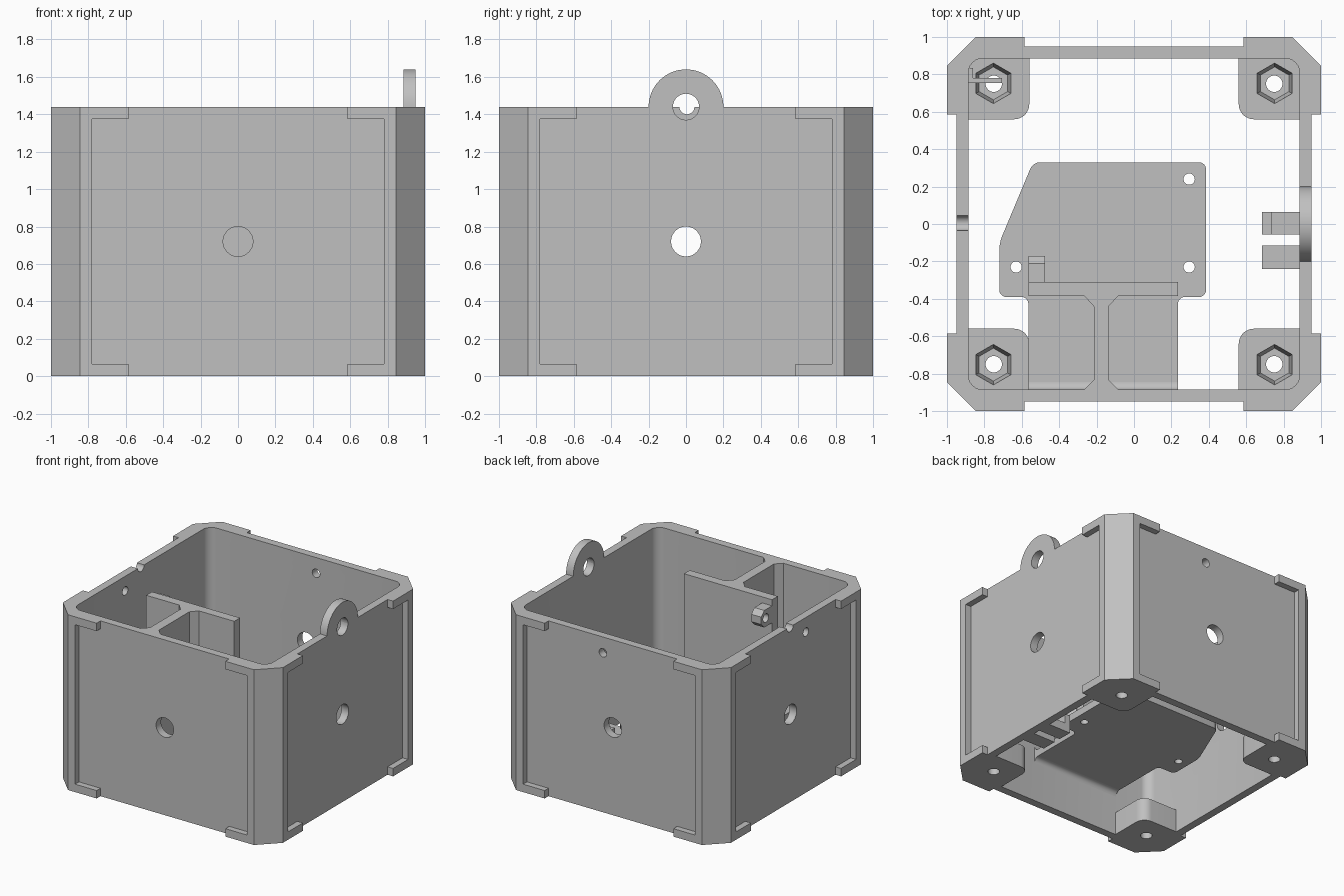
import bpy, bmesh, math
from math import cos, sin, pi
from mathutils import Matrix, Vector

default = bpy.data.objects.get("Cube")
if default:
    bpy.data.objects.remove(default, do_unlink=True)

grey = bpy.data.materials.new("light_grey")
grey.use_nodes = True
GREY = (0.53, 0.53, 0.53, 1)
grey.diffuse_color = GREY
grey.node_tree.nodes["Principled BSDF"].inputs["Base Color"].default_value = GREY

H = 1.44        # wall height
INNER = 0.885   # inside of walls
PANEL = 0.95    # recessed panel face

# Prism directions: extrude along z, y or x
ALONG = {
    "z": lambda a, b, t: (a, b, t),
    "y": lambda a, b, t: (a, t, b),
    "x": lambda a, b, t: (t, a, b),
}


def prism(name, pts, lo, hi, axis="z", turn=0, shrink=1.0):
    """Extruded outline; shrink scales the low end about the outline centre."""
    mid = sum((Vector(p) for p in pts), Vector((0, 0))) / len(pts)
    low = [mid + (Vector(p) - mid) * shrink for p in pts]
    bm = bmesh.new()
    put = ALONG[axis]
    a = [bm.verts.new(put(p[0], p[1], lo)) for p in low]
    b = [bm.verts.new(put(p[0], p[1], hi)) for p in pts]
    bm.faces.new(a)
    bm.faces.new(b)
    n = len(pts)
    for i in range(n):
        j = (i + 1) % n
        bm.faces.new((a[i], a[j], b[j], b[i]))
    bmesh.ops.recalc_face_normals(bm, faces=bm.faces)
    bmesh.ops.transform(bm, matrix=Matrix.Rotation(turn, 4, "Z"), verts=bm.verts)
    mesh = bpy.data.meshes.new(name)
    bm.to_mesh(mesh)
    bm.free()
    mesh.materials.append(grey)
    ob = bpy.data.objects.new(name, mesh)
    bpy.context.collection.objects.link(ob)
    return ob


def rect(x0, y0, x1, y1):
    return [(x0, y0), (x1, y0), (x1, y1), (x0, y1)]


def arc(x, y, r, a0, a1, n):
    return [(x + r * cos(a0 + (a1 - a0) * i / n), y + r * sin(a0 + (a1 - a0) * i / n))
            for i in range(n + 1)]


def circle(x, y, r, n=32, start=0.0):
    return arc(x, y, r, start, start + 2 * pi, n)[:-1]


def rounded(pts, r, n=6):
    out = []
    for i, p in enumerate(pts):
        p = Vector(p)
        a = p + (Vector(pts[i - 1]) - p).normalized() * r
        b = p + (Vector(pts[(i + 1) % len(pts)]) - p).normalized() * r
        for k in range(n + 1):
            t = k / n
            w = 1.17 * t * (1 - t)     # blend weight close to a circular arc
            s = (1 - t) ** 2 + t ** 2 + w
            out.append(tuple((a * (1 - t) ** 2 + p * w + b * t ** 2) / s))
    return out


def activate(ob):
    bpy.ops.object.select_all(action="DESELECT")
    ob.select_set(True)
    bpy.context.view_layer.objects.active = ob


def cut(ob, cutters):
    activate(ob)
    for c in cutters:
        m = ob.modifiers.new("cut", "BOOLEAN")
        m.operation = "DIFFERENCE"
        m.solver = "EXACT"
        m.object = c
        bpy.ops.object.modifier_apply(modifier=m.name)
        bpy.data.objects.remove(c, do_unlink=True)


# Outer shell: chamfered square tube
c = 0.845
shell = prism("shell", [(-c, -1), (c, -1), (1, -c), (1, c), (c, 1), (-c, 1), (-1, c), (-1, -c)], 0, H)
cutters = [prism("cavity_cutter", rounded(rect(-INNER, -INNER, INNER, INNER), 0.07), -1, 2)]

# Recessed panel and centre hole on each side
t, p, z0, z1 = 0.585, 0.78, 0.065, 1.375
half = [(t, -1), (t, z0), (p, z0), (p, z1), (t, z1), (t, 2)]
cross = half + [(-x, z) for x, z in reversed(half)]
for i in range(4):
    cutters.append(prism("panel_cutter", cross, PANEL, 1.3, "y", i * pi / 2))
    cutters.append(prism("hole_cutter", circle(0, 0.72, 0.08), 0.7, 1.2, "y", i * pi / 2))

# Screw holes, cable notch and ring bore
cutters += [
    prism("back_screw_cutter", circle(0.09, 1.31, 0.035, 24), 0.8, 1.2, "y"),
    prism("side_screw_cutter", circle(-0.2, 1.32, 0.035, 24), -1.2, -0.8, "x"),
    prism("notch_cutter", circle(0.005, H, 0.04, 24), -1.2, -0.8, "x"),
    prism("ring_cutter", circle(0, H, 0.07), 0.8, 1.2, "x"),
]
cut(shell, cutters)

# Hanging ring on top of the +x wall
prism("hanging_ring", arc(0, H, 0.2, 0, pi, 32) + arc(0, H, 0.07, pi, 0, 20), INNER, PANEL, "x")

# Corner feet with tapered nut pockets
for sx, side in ((1, "left"), (-1, "right")):
    for sy, end in ((1, "back"), (-1, "front")):
        outline = [(0.92, 0.56)] + [(0.92, 0.92), (0.56, 0.92)] + arc(0.64, 0.64, 0.08, pi, 1.5 * pi, 8)
        foot = prism(f"{end}_{side}_foot", [(sx * x, sy * y) for x, y in outline], 0, 0.19)
        cut(foot, [
            prism("pocket_cutter", circle(sx * 0.752, sy * 0.752, 0.11, 6, pi / 2), 0.08, 0.2, shrink=0.8),
            prism("bolt_cutter", circle(sx * 0.75, sy * 0.75, 0.044, 24), -0.1, 0.3),
        ])

# Horizontal shelf with neck to the front wall
L, R = -0.565, 0.235
shelf = prism("shelf", rounded([(-0.72, -0.39), (L, -0.39), (L, -0.94), (R, -0.94), (R, -0.39),
                                (0.385, -0.39), (0.385, 0.33), (-0.54, 0.33), (-0.72, -0.1)], 0.035), 0.37, 0.43)
cut(shelf, [prism("shelf_hole_cutter", circle(x, y, 0.03, 24), 0, 1)
            for x, y in ((-0.63, -0.23), (0.295, -0.23), (0.295, 0.24))])
for name, z, d in (("upper_fillet", 0.43, 1), ("lower_fillet", 0.37, -1)):
    curve = [(y, z + d * (h - 0.0)) for y, h in arc(-0.845, 0.04, 0.04, 1.5 * pi, pi, 6)]
    prism(name, curve + [(-0.9, z + d * 0.04), (-0.9, z)], L, R, "x")

# Upright plate and flared web
prism("upright_plate", rect(L, -0.385, R, -0.31), 0.37, H)
web = [(-0.085, -0.36), (-0.085, -0.385), (-0.135, -0.44), (-0.135, -0.835), (-0.085, -0.885), (-0.085, -0.91)]
prism("web", web + [(-0.35 - x, y) for x, y in reversed(web)], 0.4, H)

# Screw boss on the upright plate
boss = prism("screw_boss", [(-0.32, 1.25), (-0.21, 1.25), (-0.17, 1.29), (-0.17, 1.35),
                            (-0.21, 1.39), (-0.32, 1.39)], L, -0.475, "x")
cut(boss, [prism("boss_cutter", circle(-0.23, 1.32, 0.035, 24), -0.7, -0.3, "x")])

# Cable clips low on the +x wall
prism("clip_base", rect(0.685, -0.055, 0.9, 0.065), 0.0, 0.07)
prism("clip_lip", rect(0.685, -0.055, 0.735, 0.065), 0.05, 0.15)
prism("clip_block", rect(0.685, -0.24, 0.9, -0.115), 0.0, 0.07)

# Small hook in the back corner
prism("hook_arm", rect(-0.89, 0.755, -0.705, 0.78), 0.3, 0.5)
prism("hook_flange", rect(-0.89, 0.755, -0.86, 0.835), 0.3, 0.5)

# Smooth the round surfaces, keep edges sharp
for ob in list(bpy.context.collection.objects):
    if ob.type == "MESH" and grey.name in ob.data.materials:
        activate(ob)
        bpy.ops.object.shade_smooth_by_angle(angle=math.radians(30))
